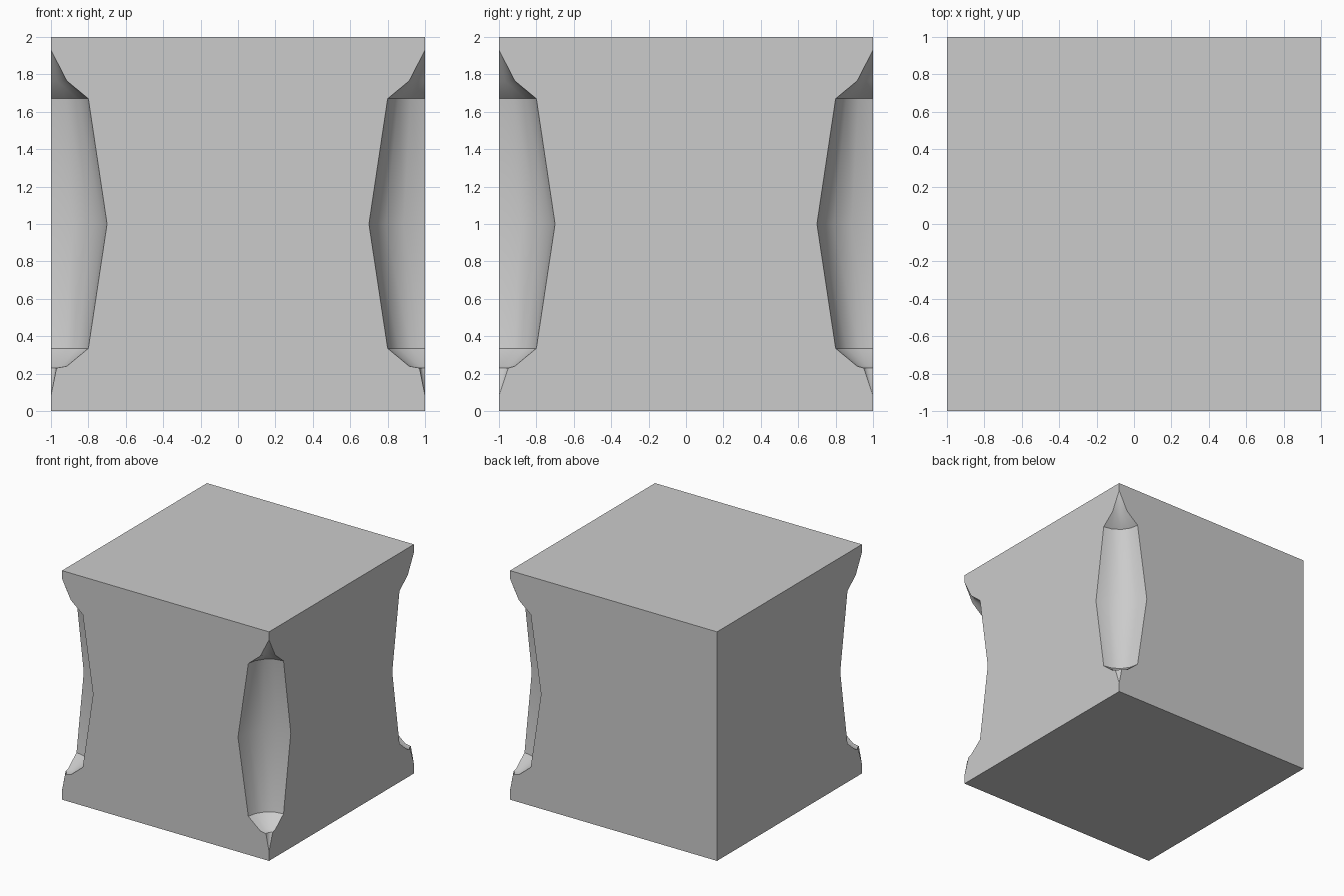
import bpy, bmesh
from math import cos, sin, pi, radians

if "Cube" in bpy.data.objects:
    bpy.data.objects.remove(bpy.data.objects["Cube"])

SEGMENTS = 16
# Worn-edge cutter profile: radius along x, radius along y, height
PROFILE = [(0.03, 0.05, 0.23), (0.085, 0.085, 0.24), (0.2, 0.2, 0.335),
           (0.3, 0.3, 1.0), (0.2, 0.2, 1.67), (0.085, 0.085, 1.765)]
TIP_LOW, TIP_HIGH = 0.08, 1.93


def chip_cutter(name, x, y):
    """Spindle standing on a vertical edge of the block."""
    bm = bmesh.new()
    rings = [[bm.verts.new((x + rx * cos(2 * pi * i / SEGMENTS),
                            y + ry * sin(2 * pi * i / SEGMENTS), z))
              for i in range(SEGMENTS)] for rx, ry, z in PROFILE]
    low = bm.verts.new((x, y, TIP_LOW))
    high = bm.verts.new((x, y, TIP_HIGH))
    for i in range(SEGMENTS):
        j = (i + 1) % SEGMENTS
        bm.faces.new((low, rings[0][j], rings[0][i]))
        bm.faces.new((high, rings[-1][i], rings[-1][j]))
        for a, b in zip(rings, rings[1:]):
            bm.faces.new((a[i], a[j], b[j], b[i]))
    bmesh.ops.recalc_face_normals(bm, faces=bm.faces)
    mesh = bpy.data.meshes.new(name)
    bm.to_mesh(mesh)
    bm.free()
    ob = bpy.data.objects.new(name, mesh)
    bpy.context.collection.objects.link(ob)
    ob.hide_render = True
    return ob


# Solid block
bpy.ops.mesh.primitive_cube_add(size=2, location=(0, 0, 1))
block = bpy.context.object
block.name = "chipped_block"

# Chips on three vertical edges; the back left edge stays sharp
for x, y in ((-1, -1), (1, -1), (1, 1)):
    cutter = chip_cutter("chip_cutter", x, y)
    mod = block.modifiers.new("chip", 'BOOLEAN')
    mod.operation = 'DIFFERENCE'
    mod.solver = 'EXACT'
    mod.object = cutter
    bpy.context.view_layer.objects.active = block
    bpy.ops.object.modifier_apply(modifier=mod.name)
    bpy.data.objects.remove(cutter)

# Smooth hollows, crisp borders
bpy.ops.object.select_all(action='DESELECT')
block.select_set(True)
bpy.context.view_layer.objects.active = block
bpy.ops.object.shade_smooth_by_angle(angle=radians(30))
